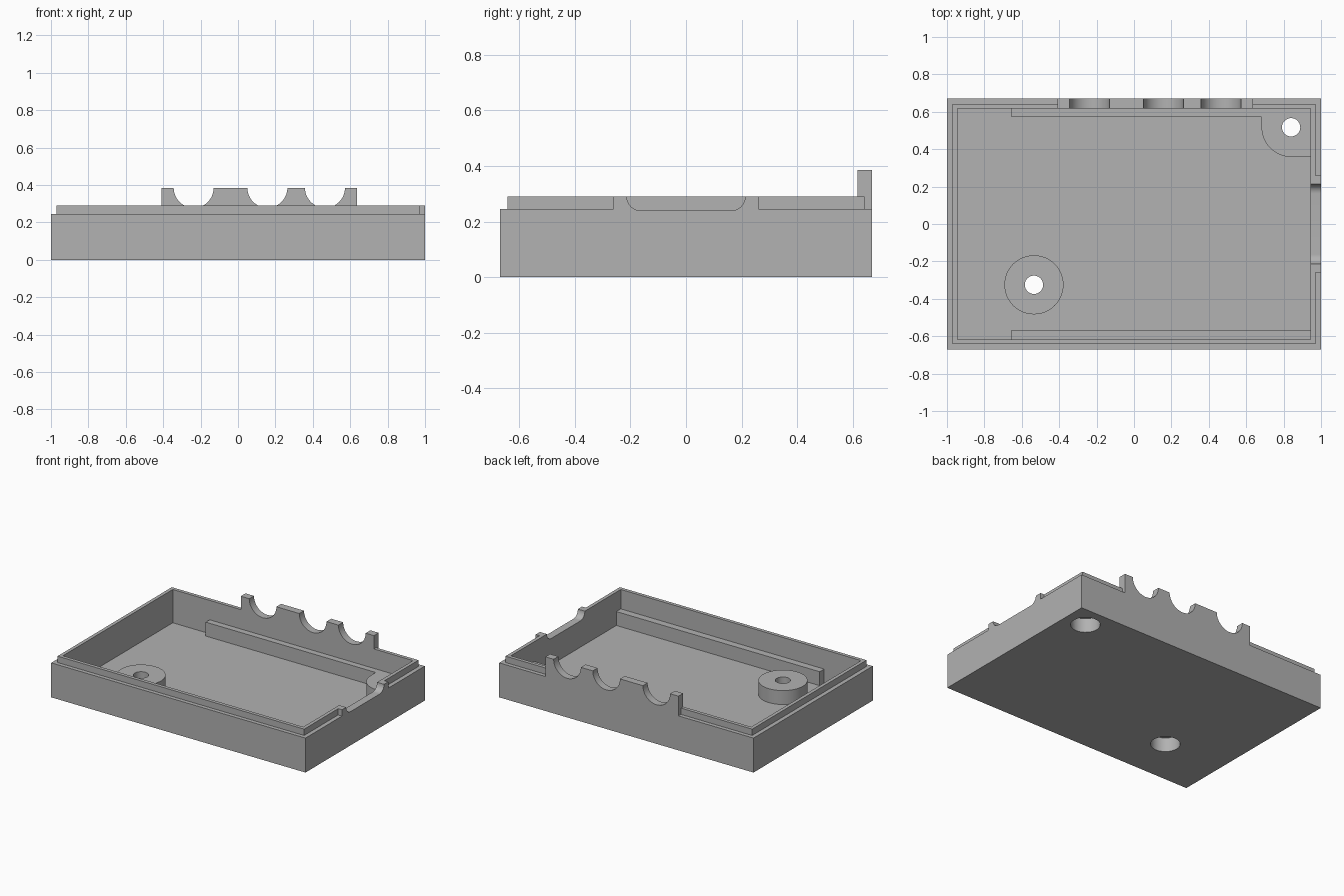
import bpy, bmesh, math
from mathutils import Vector

if "Cube" in bpy.data.objects:
    bpy.data.objects.remove(bpy.data.objects["Cube"])

grey = bpy.data.materials.new("matte grey")
grey.use_nodes = True
colour = (0.445, 0.445, 0.445, 1)
grey.diffuse_color = colour
grey.node_tree.nodes["Principled BSDF"].inputs["Base Color"].default_value = colour

FLOOR, RIM, LIP, POST = 0.053, 0.245, 0.29, 0.152
IN_X, IN_Y = 0.945, 0.617
POST_R = 0.158
screws = [(-0.535, -0.325), (0.84, 0.517)]


def prism(name, points, depth):
    """Extrude a closed outline of 3D points along a vector."""
    bm = bmesh.new()
    face = bm.faces.new([bm.verts.new(p) for p in points])
    new = bmesh.ops.extrude_face_region(bm, geom=[face])["geom"]
    moved = [g for g in new if isinstance(g, bmesh.types.BMVert)]
    bmesh.ops.translate(bm, verts=moved, vec=Vector(depth))
    bmesh.ops.recalc_face_normals(bm, faces=bm.faces)
    mesh = bpy.data.meshes.new(name)
    bm.to_mesh(mesh)
    bm.free()
    mesh.materials.append(grey)
    obj = bpy.data.objects.new(name, mesh)
    bpy.context.collection.objects.link(obj)
    return obj


def box(name, x0, x1, y0, y1, z0, z1):
    outline = [(x0, y0, z0), (x1, y0, z0), (x1, y1, z0), (x0, y1, z0)]
    return prism(name, outline, (0, 0, z1 - z0))


def arc(cx, cy, r, start, end, steps):
    angles = [math.radians(start + (end - start) * i / steps) for i in range(steps + 1)]
    return [(cx + r * math.cos(a), cy + r * math.sin(a)) for a in angles]


def cylinder(name, cx, cy, r, z0, z1):
    ring = arc(cx, cy, r, 0, 360, 48)[:-1]
    return prism(name, [(x, y, z0) for x, y in ring], (0, 0, z1 - z0))


def combine(target, others, operation):
    """Apply booleans to the target and remove the helper solids."""
    for other in others:
        mod = target.modifiers.new("combine", "BOOLEAN")
        mod.operation, mod.solver, mod.object = operation, "EXACT", other
        graph = bpy.context.evaluated_depsgraph_get()
        mesh = bpy.data.meshes.new_from_object(target.evaluated_get(graph))
        target.modifiers.clear()
        target.data = mesh
        bpy.data.objects.remove(other)


def screw_hole(target, spot):
    # Narrow through hole with a wide recess from below
    combine(target, [cylinder("bore", *spot, 0.049, -0.1, 0.4),
                     cylinder("recess", *spot, 0.095, -0.1, 0.1)], "DIFFERENCE")


# Shell: outer box, stepped lip, port frame and raised cable wall
shell = box("tray_shell", -1, 1, -0.67, 0.67, 0, RIM)
combine(shell, [
    box("lip", -0.97, 0.97, -0.642, 0.642, 0.1, LIP),
    box("port_frame", 0.9, 1, -0.26, 0.26, 0.1, LIP),
    box("cable_wall", -0.41, 0.637, 0.6, 0.67, 0.1, 0.385),
], "UNION")
combine(shell, [box("cavity", -IN_X, IN_X, -IN_Y, IN_Y, FLOOR, 1)], "DIFFERENCE")

# Rounded port notch in the +x wall
notch = [(0.213, 0.5), (-0.213, 0.5)]
notch += arc(-0.163, LIP, 0.05, 180, 270, 12) + arc(0.163, LIP, 0.05, 270, 360, 12)
combine(shell, [prism("notch", [(0.9, y, z) for y, z in notch], (0.2, 0, 0))], "DIFFERENCE")

# Round cable cradles in the back wall
for cx in (-0.237, 0.157, 0.465):
    ring = arc(cx, 0.385, 0.107, 0, 360, 48)[:-1]
    cradle = prism("cradle", [(x, 0.58, z) for x, z in ring], (0, 0.2, 0))
    combine(shell, [cradle], "DIFFERENCE")
for spot in screws:
    screw_hole(shell, spot)

# Screw posts: a free-standing round one and one merged into the corner
round_post = cylinder("round_screw_post", *screws[0], POST_R, 0.02, POST)
screw_hole(round_post, screws[0])

cx, cy = screws[1]
outline = [(0.96, cy - POST_R), (0.96, 0.63), (cx - POST_R, 0.63)]
outline += arc(cx, cy, POST_R, 180, 270, 16)
corner_post = prism("corner_screw_post", [(x, y, 0.02) for x, y in outline],
                    (0, 0, POST - 0.02))
screw_hole(corner_post, screws[1])

# Board rails along the long walls
front_rail = box("front_rail", -0.655, 0.96, -0.63, -0.567, 0.02, POST)
back_rail = box("back_rail", -0.655, cx - POST_R, 0.573, 0.63, 0.02, POST)

# Smooth the round surfaces, keep the edges crisp
bpy.ops.object.select_all(action="DESELECT")
for obj in (shell, round_post, corner_post, front_rail, back_rail):
    obj.select_set(True)
bpy.context.view_layer.objects.active = shell
bpy.ops.object.shade_smooth_by_angle(angle=math.radians(30))
